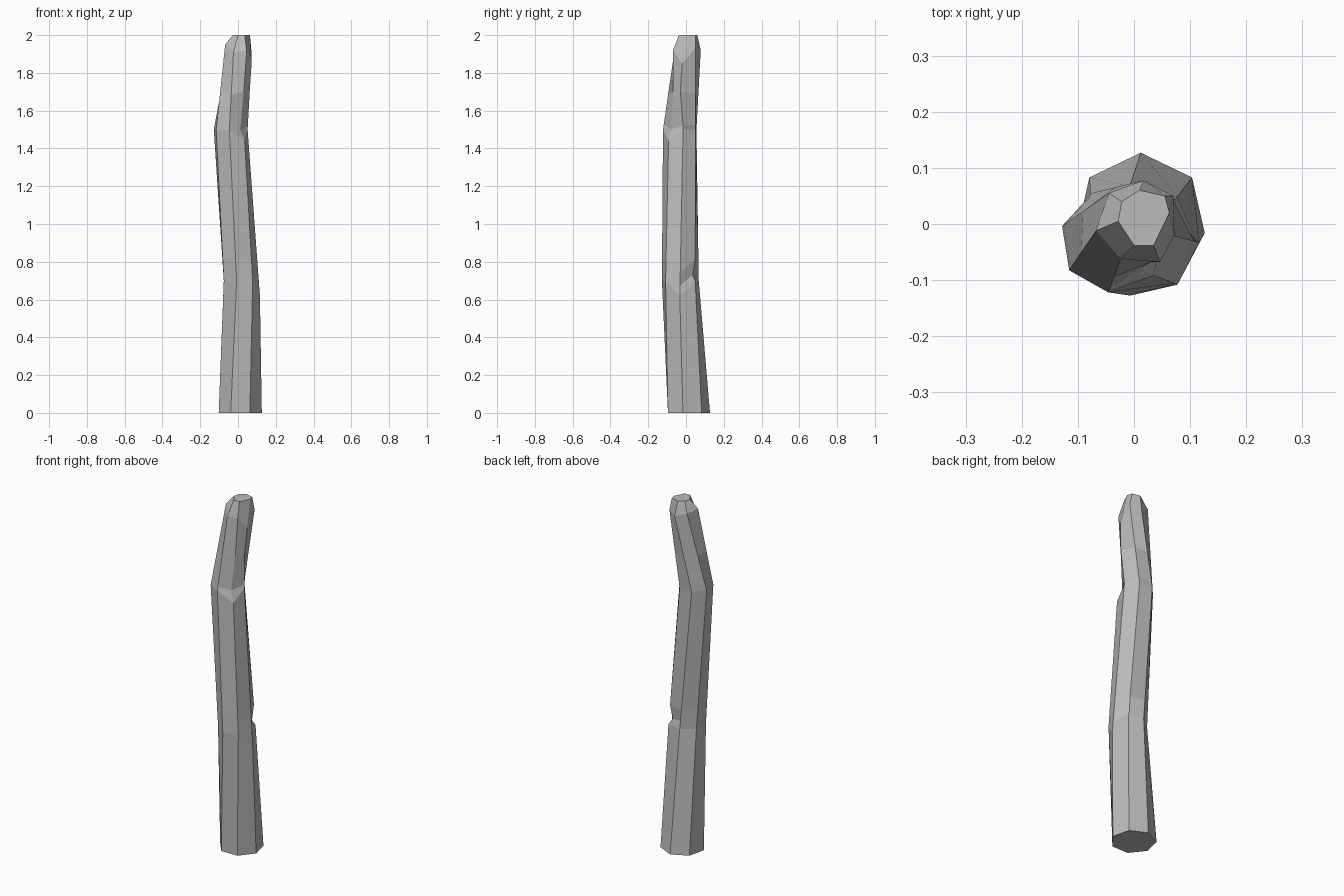
import bpy, bmesh
from math import sin, cos, radians

cube = bpy.data.objects.get("Cube")
if cube:
    bpy.data.objects.remove(cube, do_unlink=True)

SIDES = 7
# Corner order seen from above, clockwise from the back
BACK, BACK_LEFT, LEFT, FRONT_LEFT, FRONT, RIGHT, BACK_RIGHT = range(SIDES)


def ring(cx, cy, z, radius, start):
    """Regular ring of corners, clockwise from the back corner."""
    angles = [radians(start - i * 360 / SIDES) for i in range(SIDES)]
    return [(cx + radius * cos(a), cy + radius * sin(a), z) for a in angles]


def blend(a, b, t):
    """Ring part of the way between two rings."""
    return [tuple(p + (q - p) * t for p, q in zip(u, v)) for u, v in zip(a, b)]


# Main bends of the pole
base = ring(.012, .01, 0, .117, 90)
knee = ring(.015, -.03, .7, .1, 103)
knee[LEFT] = (.116, -.033, .62)
bend = ring(-.04, -.03, 1.5, .092, 112)
bend[FRONT_LEFT] = (.035, -.092, 1.44)

# Chipped shoulder and flat tip
shoulder = [(.017, .078, 1.92), (.07, .05, 1.93), (.072, -.02, 1.85),
            (.046, -.068, 1.92), (-.024, -.062, 1.91),
            (-.068, -.012, 1.95), (-.045, .055, 1.94)]
tip = [(.01, .06), (.055, .05), (.063, .02), (.035, -.038),
       (0, -.038), (-.028, .005), (-.022, .04)]
tip = [(x, y, 2) for x, y in tip]

# Small notches cut in above the knee and the bend
knee_notch = blend(knee, bend, .06)
knee_notch[BACK_LEFT] = (.06, .035, .73)
knee_end = blend(knee, bend, .14)
bend_notch = blend(bend, shoulder, .06)
bend_notch[FRONT_LEFT] = (.012, -.078, 1.5)
bend_end = blend(bend, shoulder, .45)
bend_end[FRONT_LEFT] = (.03, -.068, 1.7)
bend_end[LEFT] = (.062, -.03, 1.7)

bm = bmesh.new()
rings = [base, knee, knee_notch, knee_end, bend, bend_notch, bend_end,
         shoulder, tip]
loops = [[bm.verts.new(p) for p in r] for r in rings]
for low, high in zip(loops, loops[1:]):
    for i in range(SIDES):
        j = (i + 1) % SIDES
        bm.faces.new((low[i], high[i], high[j], low[j]))
bm.faces.new(loops[0])
bm.faces.new(loops[-1])
bmesh.ops.recalc_face_normals(bm, faces=bm.faces)

mesh = bpy.data.meshes.new("crooked_pole")
bm.to_mesh(mesh)
bm.free()
pole = bpy.data.objects.new("crooked_pole", mesh)
bpy.context.collection.objects.link(pole)

# Plain grey
colour = (.5, .5, .5, 1)
grey = bpy.data.materials.new("plain_grey")
grey.use_nodes = True
grey.diffuse_color = colour
grey.node_tree.nodes["Principled BSDF"].inputs["Base Color"].default_value = colour
mesh.materials.append(grey)
